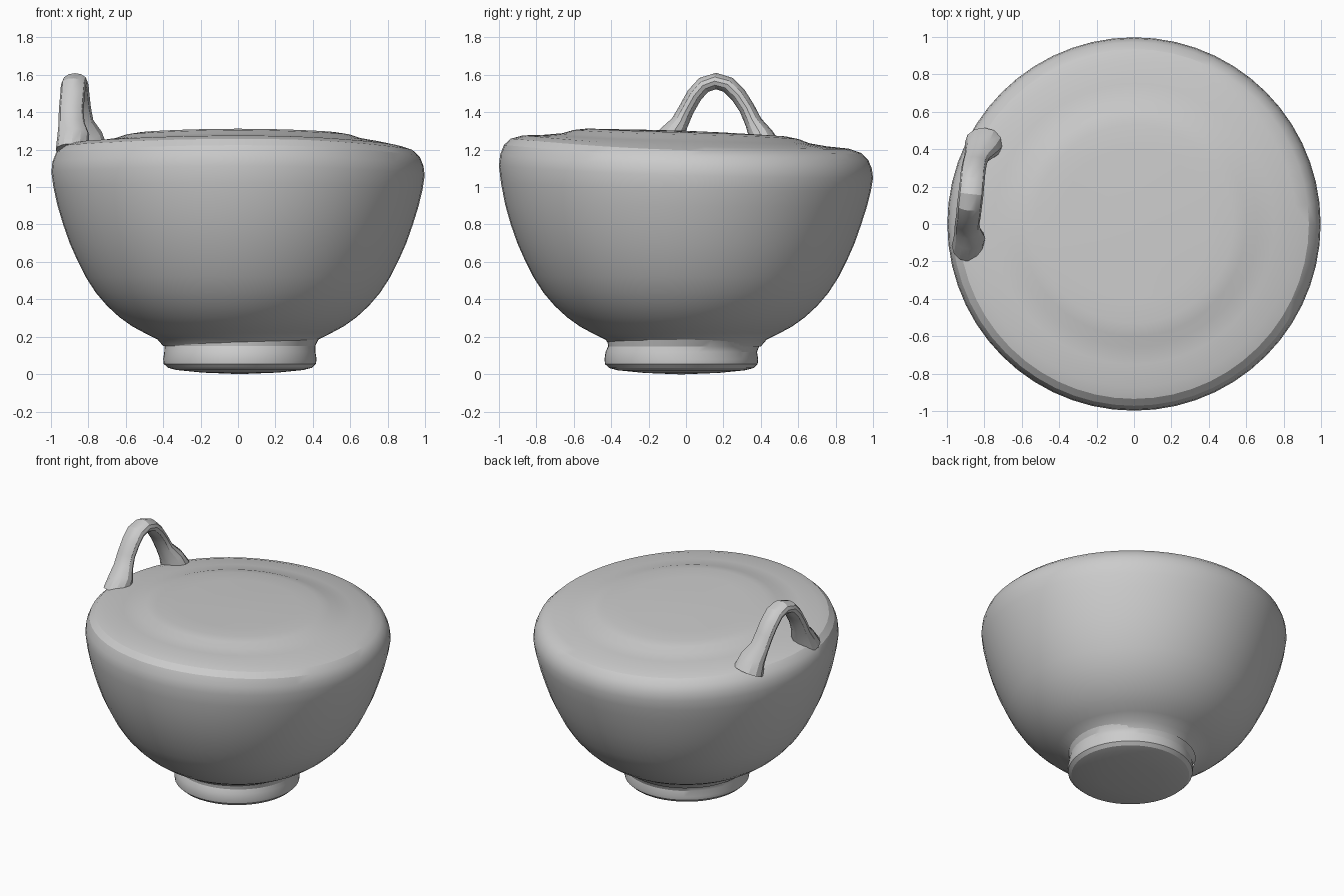
import bpy, bmesh, math
from mathutils import Vector

if "Cube" in bpy.data.objects:
    bpy.data.objects.remove(bpy.data.objects["Cube"])

SEG = 56


def finish(name, bm):
    bmesh.ops.recalc_face_normals(bm, faces=bm.faces)
    me = bpy.data.meshes.new(name)
    bm.to_mesh(me)
    bm.free()
    ob = bpy.data.objects.new(name, me)
    bpy.context.collection.objects.link(ob)
    return ob


def smooth(a, b, v):
    t = min(1, max(0, (v - a) / (b - a)))
    return t * t * (3 - 2 * t)


def skin(bm, rings):
    n = len(rings[0])
    for a, b in zip(rings, rings[1:]):
        for i in range(n):
            j = (i + 1) % n
            bm.faces.new((a[i], a[j], b[j], b[i]))


def lathe(name, profile, shape, cap_start=None, cap_end=None):
    """Revolve (radius, z) points; shape() adjusts each position."""
    bm = bmesh.new()
    rings = []
    for r, z in profile:
        ring = []
        for i in range(SEG):
            a = 2 * math.pi * i / SEG
            ring.append(bm.verts.new(shape(r * math.cos(a), r * math.sin(a), z)))
        rings.append(ring)
    skin(bm, rings)
    for z, ring in ((cap_start, rings[0]), (cap_end, rings[-1])):
        if z is not None:
            c = bm.verts.new(shape(0, 0, z))
            for i in range(SEG):
                bm.faces.new((ring[i], ring[(i + 1) % SEG], c))
    return finish(name, bm)


def uneven(x, y, z):
    """Rim slopes down to the back and sags on the right-hand side."""
    w = smooth(0.8, 1.2, z)
    r = math.hypot(x, y)
    sag = 0.025 * max(0, math.cos(math.atan2(y, x) - 0.2)) ** 2 * smooth(0.7, 0.9, r)
    z += w * (-0.036 * y - sag)
    # handmade wobble of the closed top
    z += w * 0.004 * math.sin(3 * math.atan2(y, x)) * smooth(0.3, 0.8, r)
    return (x, y, z)


# Bowl with rounded rim and slightly raised closed top
lathe("bowl", [
    (0.40, 0.15), (0.43, 0.185), (0.50, 0.22), (0.565, 0.255), (0.635, 0.305),
    (0.70, 0.365), (0.76, 0.435), (0.815, 0.52), (0.86, 0.61), (0.90, 0.70),
    (0.935, 0.80), (0.965, 0.90), (0.987, 1.00), (0.998, 1.08), (0.992, 1.135),
    (0.972, 1.185), (0.935, 1.22), (0.87, 1.24), (0.75, 1.248), (0.66, 1.26),
    (0.60, 1.28), (0.53, 1.291), (0.40, 1.294), (0.20, 1.298)], uneven, None, 1.30)

# Foot ring, set a little towards the front
lathe("foot", [
    (0.20, 0.008), (0.34, 0.022), (0.385, 0.034), (0.407, 0.055), (0.41, 0.08),
    (0.404, 0.12), (0.403, 0.15), (0.42, 0.185)],
    lambda x, y, z: (x + 0.01, y - 0.025 * (1 - smooth(0.12, 0.18, z)), z), 0.0)

# Arched handle: centre point, sideways radius, in-plane radius
path = [
    ((-0.89, -0.12, 1.19), 0.085, 0.09), ((-0.88, -0.075, 1.28), 0.085, 0.068),
    ((-0.89, -0.035, 1.34), 0.07, 0.048), ((-0.892, 0.0, 1.41), 0.066, 0.042),
    ((-0.885, 0.045, 1.49), 0.066, 0.043), ((-0.88, 0.095, 1.545), 0.067, 0.044),
    ((-0.872, 0.16, 1.565), 0.067, 0.044), ((-0.865, 0.225, 1.545), 0.066, 0.044),
    ((-0.86, 0.28, 1.49), 0.066, 0.043), ((-0.852, 0.325, 1.42), 0.066, 0.042),
    ((-0.84, 0.36, 1.345), 0.068, 0.046), ((-0.815, 0.40, 1.275), 0.09, 0.065),
    ((-0.80, 0.43, 1.19), 0.105, 0.09)]
bm = bmesh.new()
rings = []
for k, (p, rx, rn) in enumerate(path):
    before = Vector(path[max(k - 1, 0)][0])
    after = Vector(path[min(k + 1, len(path) - 1)][0])
    t = (after - before).normalized()
    normal = t.cross(Vector((1, 0, 0))).normalized()
    side = normal.cross(t)
    rings.append([bm.verts.new(Vector(p) + side * rx * math.cos(a) + normal * rn * math.sin(a))
                  for a in (2 * math.pi * i / 12 for i in range(12))])
skin(bm, rings)
bm.faces.new(rings[0])
bm.faces.new(rings[-1])
finish("handle", bm)

# Soft shading with the hard creases kept
for ob in bpy.context.collection.objects:
    ob.select_set(True)
    bpy.context.view_layer.objects.active = ob
bpy.ops.object.shade_smooth_by_angle(angle=math.radians(25))
